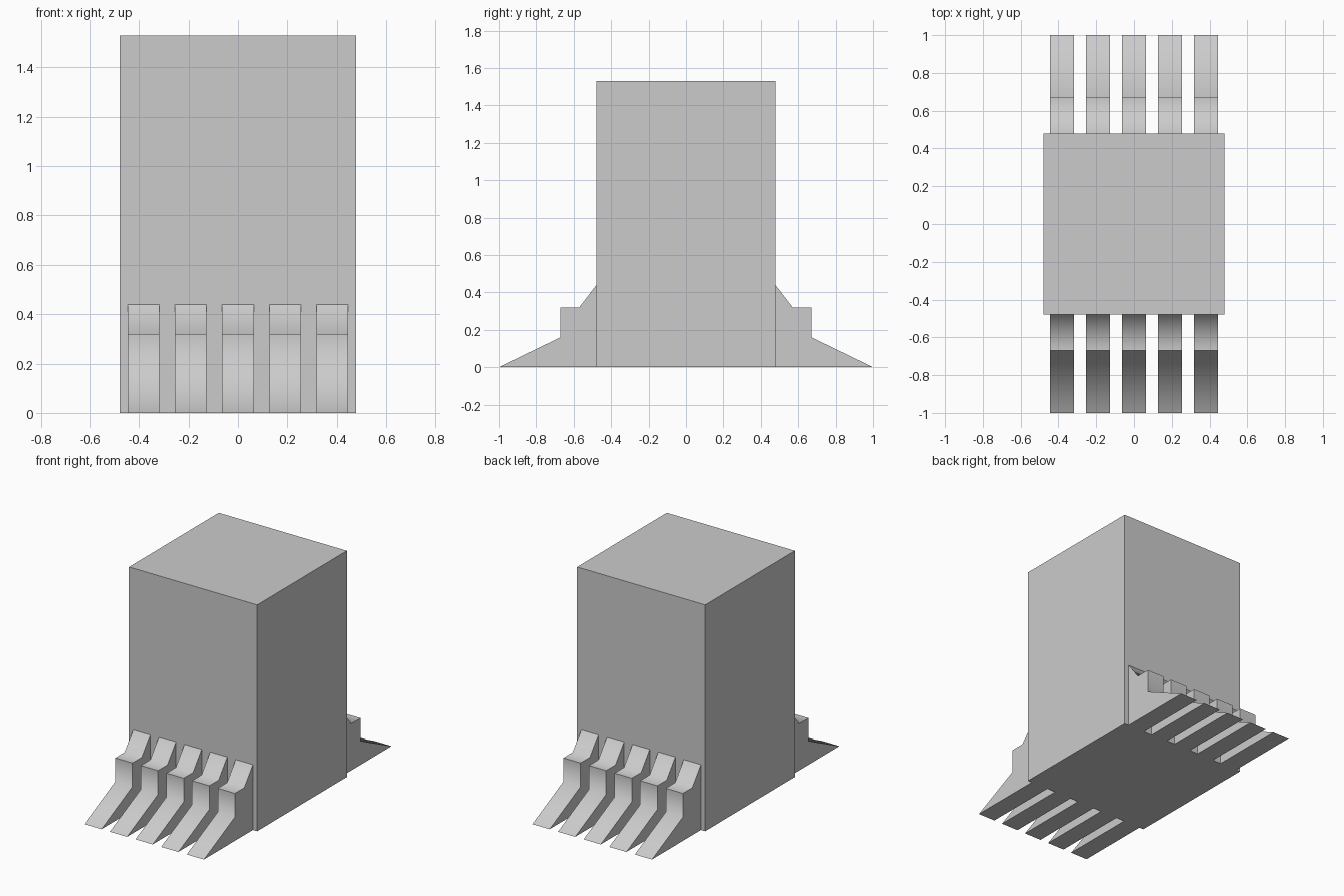
import bpy
import math

if "Cube" in bpy.data.objects:
    bpy.data.objects.remove(bpy.data.objects["Cube"])

HALF = 0.478      # half width of the square tower
HEIGHT = 1.53
FIN_W = 0.128
PITCH = 0.191

# Tower block
bpy.ops.mesh.primitive_cube_add(size=1, location=(0, 0, HEIGHT / 2))
tower = bpy.context.object
tower.name = "tower_block"
tower.scale = (2 * HALF, 2 * HALF, HEIGHT)
bpy.ops.object.transform_apply(location=True, scale=True)

# Stepped buttress profile in (distance from centre, height)
PROFILE = [(HALF, 0), (1.0, 0), (0.67, 0.16), (0.67, 0.32),
           (0.57, 0.32), (HALF, 0.44)]


def buttress(name, x, side):
    """Extrude the profile across x; side is -1 for front, 1 for back."""
    n = len(PROFILE)
    verts = [(x + side * s * FIN_W / 2, side * d, z)
             for s in (-1, 1) for d, z in PROFILE]
    faces = [tuple(reversed(range(n))), tuple(range(n, 2 * n))]
    faces += [(i, (i + 1) % n, n + (i + 1) % n, n + i) for i in range(n)]
    mesh = bpy.data.meshes.new(name)
    mesh.from_pydata(verts, [], faces)
    obj = bpy.data.objects.new(name, mesh)
    bpy.context.collection.objects.link(obj)
    # Consistent outward normals, soft shading over the shallow bends
    bpy.ops.object.select_all(action='DESELECT')
    obj.select_set(True)
    bpy.context.view_layer.objects.active = obj
    bpy.ops.object.mode_set(mode='EDIT')
    bpy.ops.mesh.select_all(action='SELECT')
    bpy.ops.mesh.normals_make_consistent(inside=False)
    bpy.ops.object.mode_set(mode='OBJECT')
    bpy.ops.object.shade_smooth_by_angle(angle=math.radians(70))


# Five buttresses on the front and five on the back
for label, side in (("front", -1), ("back", 1)):
    for i in range(5):
        buttress(f"{label}_buttress_{i + 1}", (i - 2) * PITCH, side)
